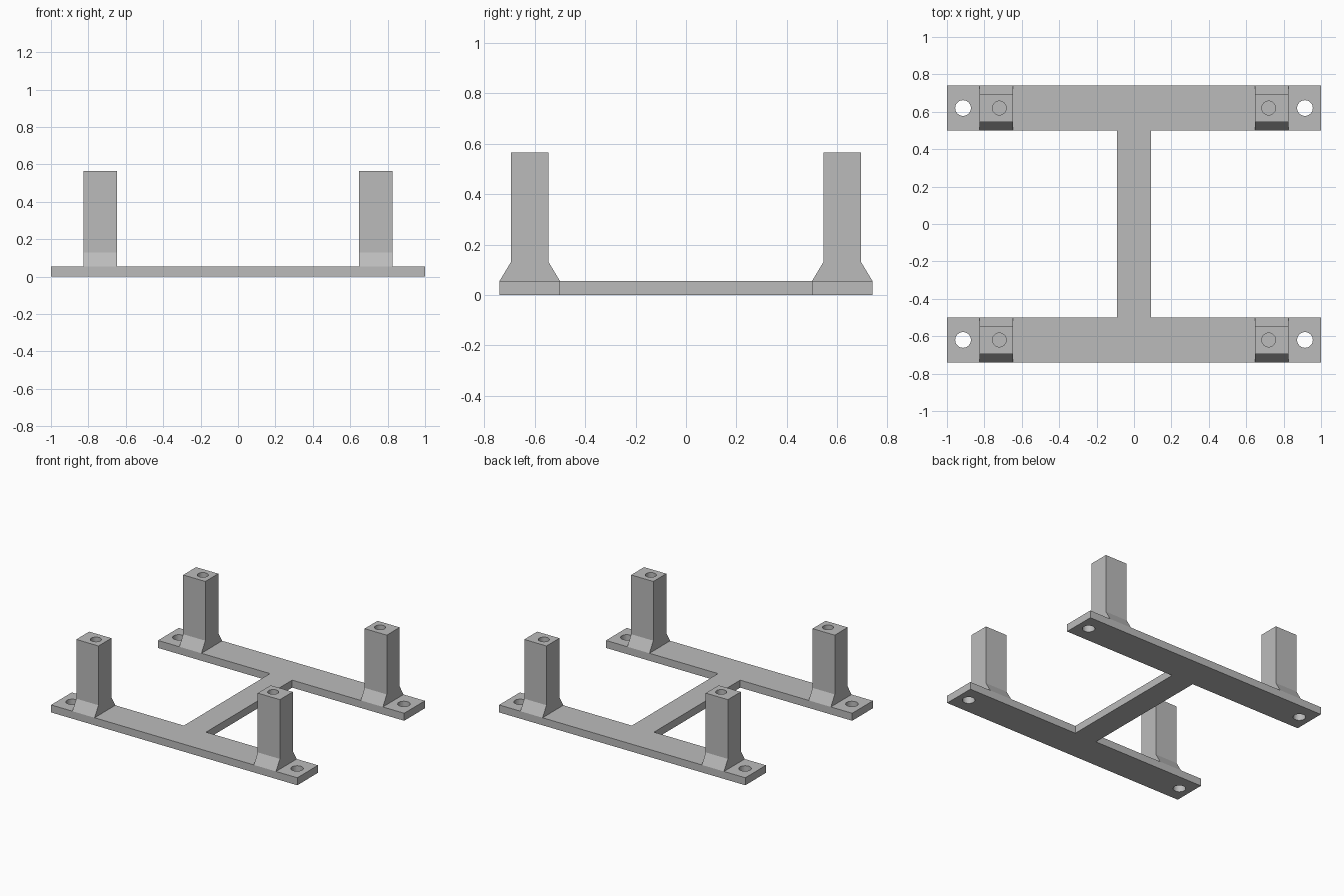
import bpy, bmesh
from mathutils import Vector

if "Cube" in bpy.data.objects:
    bpy.data.objects.remove(bpy.data.objects["Cube"])

grey = bpy.data.materials.new("plain_grey")
grey.diffuse_color = (0.5, 0.5, 0.5, 1)
grey.use_nodes = True
grey.node_tree.nodes["Principled BSDF"].inputs["Base Color"].default_value = grey.diffuse_color


def prism(name, outline, direction):
    """Closed solid made by extruding a planar outline."""
    bm = bmesh.new()
    face = bm.faces.new([bm.verts.new(p) for p in outline])
    ext = bmesh.ops.extrude_face_region(bm, geom=[face], use_keep_orig=True)
    verts = [v for v in ext["geom"] if isinstance(v, bmesh.types.BMVert)]
    bmesh.ops.translate(bm, verts=verts, vec=Vector(direction))
    bmesh.ops.recalc_face_normals(bm, faces=bm.faces)
    mesh = bpy.data.meshes.new(name)
    bm.to_mesh(mesh)
    bm.free()
    mesh.materials.append(grey)
    ob = bpy.data.objects.new(name, mesh)
    bpy.context.collection.objects.link(ob)
    return ob


def drill(ob, x, y, z0, z1, radius):
    """Cut a vertical round hole between two heights."""
    bpy.ops.mesh.primitive_cylinder_add(
        vertices=32, radius=radius, depth=z1 - z0, location=(x, y, (z0 + z1) / 2))
    cutter = bpy.context.object
    cutter.data.materials.append(grey)
    cutter.hide_render = True
    mod = ob.modifiers.new("hole", "BOOLEAN")
    mod.operation, mod.solver, mod.object = "DIFFERENCE", "EXACT", cutter
    bpy.ops.object.select_all(action="DESELECT")
    bpy.context.view_layer.objects.active = ob
    ob.select_set(True)
    bpy.ops.object.modifier_apply(modifier=mod.name)
    bpy.data.objects.remove(cutter)
    bpy.ops.object.shade_smooth_by_angle()


BASE = 0.055     # plate thickness
ROW = 0.62       # beam centre line

# H-shaped base plate: two beams joined by a crossbar
quarter = [(0.09, 0.5), (1, 0.5), (1, 0.74)]
outline = quarter + [(-x, y) for x, y in reversed(quarter)]
outline += [(-x, -y) for x, y in quarter] + [(x, -y) for x, y in reversed(quarter)]
base = prism("base_frame", [(x, y, 0) for x, y in outline], (0, 0, BASE))

# Post side profile, flared at the foot (y offset, z)
half = [(0.12, BASE), (0.075, 0.13), (0.075, 0.565)]
profile = half + [(-y, z) for y, z in reversed(half)]

for sx, side in ((-1, "left"), (1, "right")):
    for sy, end in ((-1, "front"), (1, "back")):
        # Mounting hole through the plate
        drill(base, sx * 0.914, sy * ROW, -0.1, 0.2, 0.042)
        # Upright post with a blind screw hole in its top
        post = prism(f"post_{end}_{side}",
                     [(sx * 0.647, sy * ROW + y, z) for y, z in profile],
                     (sx * 0.18, 0, 0))
        drill(post, sx * 0.72, sy * ROW, 0.3, 0.7, 0.037)
